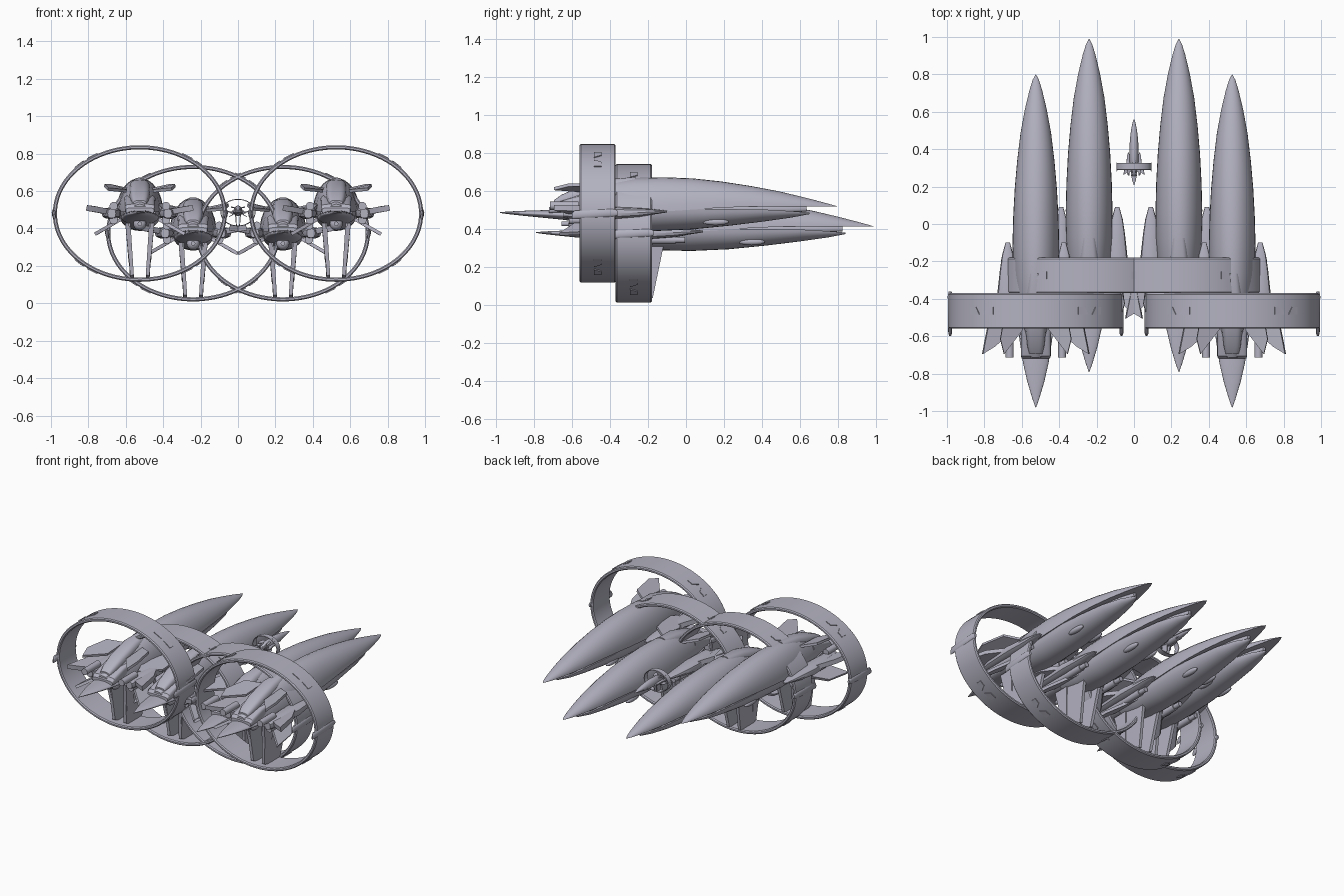
import bpy, bmesh, math
from mathutils import Matrix, Vector

if "Cube" in bpy.data.objects:
    bpy.data.objects.remove(bpy.data.objects["Cube"])

hull_grey = bpy.data.materials.new("hull_grey")
hull_grey.use_nodes = True
hull_grey.diffuse_color = (0.45, 0.445, 0.53, 1)
hull_grey.node_tree.nodes["Principled BSDF"].inputs["Base Color"].default_value = (0.45, 0.445, 0.53, 1)

RX, RZ, RING_HALF = 0.465, 0.365, 0.095
parts = {}


def loft(bm, stations, x=0.0, sides=32, power=1.0, flat=None):
    """Skin cross-sections (y, half width, top, bottom); flat sets the widest height."""
    rings = []
    for y, w, top, bottom in stations:
        mid = {None: (top + bottom) / 2, "low": bottom, "high": top}[flat]
        ring = []
        for i in range(sides):
            a = math.tau * i / sides
            c, s = math.cos(a), math.sin(a)
            px = math.copysign(abs(c) ** power, c) * w
            h = abs(s) ** power
            pz = mid + h * (top - mid) if s >= 0 else mid - h * (mid - bottom)
            ring.append(bm.verts.new((x + px, y, pz)))
        rings.append(ring)
    for a, b in zip(rings, rings[1:]):
        for i in range(sides):
            j = (i + 1) % sides
            bm.faces.new((a[i], b[i], b[j], a[j]))
    bm.faces.new(rings[0])
    bm.faces.new(rings[-1][::-1])


def plate(bm, points, thickness):
    """Thin slab around a flat outline."""
    pts = [Vector(p) for p in points]
    n = (pts[1] - pts[0]).cross(pts[2] - pts[0]).normalized() * thickness / 2
    top = [bm.verts.new(p + n) for p in pts]
    low = [bm.verts.new(p - n) for p in pts]
    bm.faces.new(top)
    bm.faces.new(low[::-1])
    for i in range(len(pts)):
        j = (i + 1) % len(pts)
        bm.faces.new((top[j], top[i], low[i], low[j]))


def tube(bm, x, y0, y1, z, r):
    m = Matrix.Translation((x, (y0 + y1) / 2, z)) @ Matrix.Rotation(math.pi / 2, 4, 'X')
    bmesh.ops.create_cone(bm, cap_ends=True, segments=16, radius1=r, radius2=r,
                          depth=y1 - y0, matrix=m)


def finish(name, bm, mirror=False):
    if mirror:
        copy = bmesh.ops.duplicate(bm, geom=bm.verts[:] + bm.edges[:] + bm.faces[:])["geom"]
        for v in copy:
            if isinstance(v, bmesh.types.BMVert):
                v.co.x *= -1
    bmesh.ops.remove_doubles(bm, verts=bm.verts, dist=1e-5)
    bmesh.ops.dissolve_degenerate(bm, edges=bm.edges, dist=1e-5)
    bmesh.ops.recalc_face_normals(bm, faces=bm.faces)
    for f in bm.faces:
        f.smooth = True
    for e in bm.edges:
        if len(e.link_faces) == 2 and e.calc_face_angle(0) > math.radians(35):
            e.smooth = False
    mesh = bpy.data.meshes.new(name)
    bm.to_mesh(mesh)
    bm.free()
    mesh.materials.append(hull_grey)
    parts[name] = mesh


# Long domed upper shell with a flat underside
bm = bmesh.new()
loft(bm, [(-.25, .045, .05, .0), (-.2, .065, .08, -.005), (-.1, .088, .125, -.01),
          (.05, .112, .17, -.01), (.2, .123, .187, 0), (.35, .125, .19, .01),
          (.5, .121, .184, .02), (.65, .113, .168, .03), (.8, .1, .145, .035),
          (.95, .082, .117, .035), (1.08, .058, .086, .035), (1.18, .034, .06, .035),
          (1.235, .017, .045, .035), (1.265, .001, .036, .035)], flat="low")
finish("upper_hull", bm)

# Shorter keel shell below it
bm = bmesh.new()
loft(bm, [(-.15, .085, .01, -.035), (-.05, .105, .01, -.065), (.1, .118, .01, -.088),
          (.3, .12, .02, -.093), (.5, .116, .022, -.084), (.7, .102, .022, -.064),
          (.88, .08, .02, -.042), (1.02, .05, .012, -.022), (1.115, .006, .004, -.004)],
     flat="high")
finish("lower_hull", bm)

# Recessed seam body between the shells
bm = bmesh.new()
loft(bm, [(-.1, .08, .03, -.02), (.3, .11, .045, -.02), (.7, .09, .045, 0),
          (1.0, .045, .038, .004), (1.1, .01, .036, .01)], power=.6)
finish("hull_seam", bm)

# Pointed prow
bm = bmesh.new()
loft(bm, [(-.515, .002, .006, .002), (-.47, .018, .01, -.004), (-.38, .045, .014, -.014),
          (-.28, .068, .017, -.024), (-.17, .085, .018, -.035), (-.05, .1, .018, -.06)])
finish("prow", bm)

# Raised canopy and its stepped frame
bm = bmesh.new()
loft(bm, [(-.255, .075, .03, .0), (-.24, .08, .05, .0), (-.13, .08, .085, .0),
          (-.05, .085, .1, .0)], power=.4)
loft(bm, [(-.23, .035, .07, .02), (-.19, .045, .098, .02), (-.1, .055, .138, .02),
          (.05, .058, .18, .02), (.2, .04, .192, .02)], power=.6)
finish("canopy", bm)

# Side nacelles with thrusters
bm = bmesh.new()
loft(bm, [(-.18, .022, .025, -.025), (-.1, .045, .032, -.03), (.1, .055, .033, -.03),
          (.22, .042, .028, -.02), (.3, .03, .022, -.005), (.365, .012, .014, .005)],
     x=.15, sides=12, power=.8)
tube(bm, .14, -.25, -.1, .04, .022)
tube(bm, .14, -.15, .22, -.035, .022)
tube(bm, .14, .22, .27, -.035, .016)
finish("side_nacelles", bm, mirror=True)

# Swept wing struts: upper, middle and lower pairs
bm = bmesh.new()
plate(bm, [(.07, .08, .13), (.07, -.1, .12), (.17, -.23, .13), (.19, -.15, .15), (.16, .02, .15)], .016)
plate(bm, [(.12, .2, .0), (.12, -.1, .0), (.22, -.19, .02), (.285, -.23, .03), (.25, -.05, .026)], .03)
plate(bm, [(.1, .15, -.03), (.1, -.08, -.03), (.24, -.2, -.11), (.22, -.02, -.1)], .018)
finish("swept_fins", bm, mirror=True)

# Tall ventral fins reaching the ring
bm = bmesh.new()
plate(bm, [(.06, -.1, -.05), (.06, .16, -.05), (.042, .1, -.34), (.042, .0, -.355), (.042, -.07, -.33)], .02)
plate(bm, [(.068, -.11, -.05), (.068, .0, -.05), (.05, -.02, -.26), (.05, -.075, -.24)], .02)
finish("ventral_fins", bm, mirror=True)

# Chin turret
bm = bmesh.new()
bmesh.ops.create_uvsphere(bm, u_segments=16, v_segments=10, radius=.035,
                          matrix=Matrix.Translation((0, -.12, -.055)))
tube(bm, 0, -.19, -.12, -.055, .012)
finish("chin_turret", bm)

# Oval blisters on the keel flanks
bm = bmesh.new()
bmesh.ops.create_uvsphere(bm, u_segments=16, v_segments=10, radius=1,
                          matrix=Matrix.Translation((.075, .62, -.045)) @ Matrix.Diagonal((.018, .07, .018, 1)))
finish("keel_blisters", bm, mirror=True)

# Elliptical ring with chamfered lips
bm = bmesh.new()
profile = [(0, -.088), (0, .088), (-.006, .095), (-.016, .095), (-.022, .088),
           (-.022, -.088), (-.016, -.095), (-.006, -.095)]
SEG = 96
loops = []
for i in range(SEG):
    a = math.tau * i / SEG
    loops.append([bm.verts.new(((RX + d) * math.cos(a), y, (RZ + d) * math.sin(a)))
                  for d, y in profile])
for i in range(SEG):
    p, q = loops[i], loops[(i + 1) % SEG]
    for k in range(len(profile)):
        m = (k + 1) % len(profile)
        bm.faces.new((p[k], p[m], q[m], q[k]))
finish("ring", bm)

# Slanted hatch plates on the outside of the ring
bm = bmesh.new()
for sign in (1, -1):
    for start, end, slant in ((42, 50, 3), (53, 61, -3)):
        outline = []
        for deg, y in ((start, -.02), (end, -.02), (end - max(slant, 0), .02), (start - min(slant, 0), .02)):
            a = math.radians(deg) * sign
            outline.append(((RX + .001) * math.cos(a), y, (RZ + .001) * math.sin(a)))
        plate(bm, outline, .008)
finish("ring_hatches", bm, mirror=True)

# Small pods at the ring's widest points
bm = bmesh.new()
loft(bm, [(-.135, .004, .0, -.03), (-.12, .01, .018, -.03), (.08, .013, .026, -.02),
          (.105, .008, .015, -.012)], x=.458, sides=12)
finish("ring_pods", bm, mirror=True)

# Formation: two outer ships, two inner ships, one small scout
fleet = [("outer_left", .525, -.465, .48, 1), ("outer_right", -.525, -.465, .48, 1),
         ("inner_left", .24, -.275, .375, 1), ("inner_right", -.24, -.275, .375, 1),
         ("scout", 0, .308, .485, .2)]
for ship, x, y, z, size in fleet:
    for name, mesh in parts.items():
        ob = bpy.data.objects.new(ship + "_" + name, mesh)
        ob.location = (x, y, z)
        ob.scale = (size, size, size)
        bpy.context.scene.collection.objects.link(ob)
